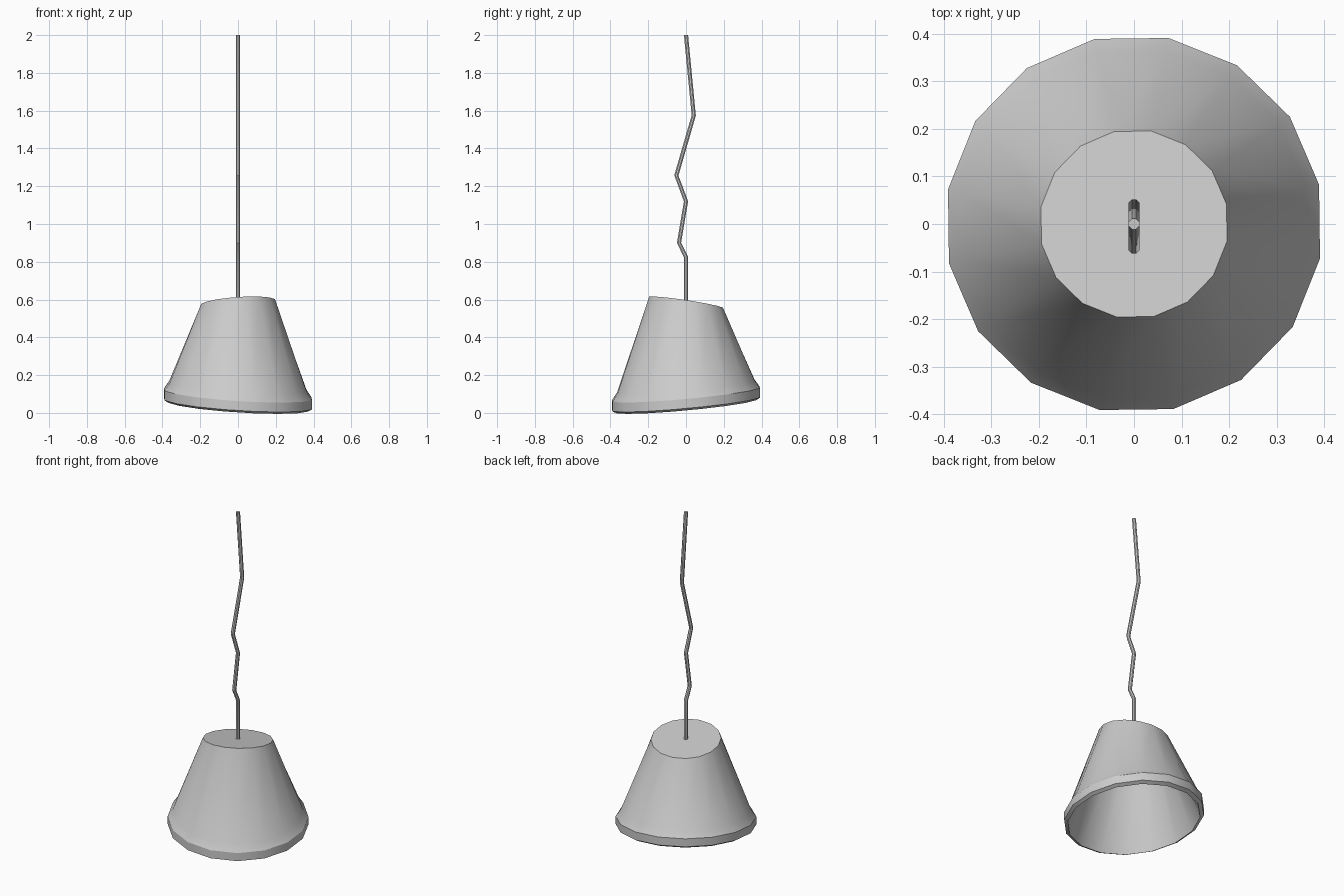
import bpy, bmesh, math

if "Cube" in bpy.data.objects:
    bpy.data.objects.remove(bpy.data.objects["Cube"])

SIDES = 16


def make_object(name, bm, angle):
    bmesh.ops.recalc_face_normals(bm, faces=bm.faces)
    mesh = bpy.data.meshes.new(name)
    bm.to_mesh(mesh)
    bm.free()
    obj = bpy.data.objects.new(name, mesh)
    bpy.context.collection.objects.link(obj)
    bpy.ops.object.select_all(action='DESELECT')
    obj.select_set(True)
    bpy.context.view_layer.objects.active = obj
    bpy.ops.object.shade_smooth_by_angle(angle=math.radians(angle))
    return obj


# Lampshade: hollow lathe, mouth and top each tilted their own way
# radius, mean height, height slope along x, height slope along y
LOW = (-0.064, 0.092)
HIGH = (0.067, -0.149)
profile = [
    (0.185, 0.570, HIGH),   # inner top
    (0.377, 0.037, LOW),    # inner mouth
    (0.398, 0.049, LOW),    # lip bottom
    (0.398, 0.099, LOW),    # lip top
    (0.370, 0.140, LOW),    # foot of cone
    (0.199, 0.584, HIGH),   # outer top
]
bm = bmesh.new()
rings = []
for r, z, (sx, sy) in profile:
    ring = []
    for i in range(SIDES):
        a = 2 * math.pi * i / SIDES + math.radians(12)
        x, y = r * math.cos(a), r * math.sin(a)
        ring.append(bm.verts.new((x, y, z + sx * x + sy * y)))
    rings.append(ring)
for lower, upper in zip(rings, rings[1:]):
    for i in range(SIDES):
        j = (i + 1) % SIDES
        bm.faces.new((lower[i], lower[j], upper[j], upper[i]))
bm.faces.new(rings[0])
bm.faces.new(rings[-1])
make_object("lampshade", bm, 28)

# Kinked hanging cord, swept along a path in the yz plane
path = [(0, 0.575), (0, 0.825), (-0.037, 0.90), (0, 1.12),
        (-0.051, 1.257), (0.041, 1.575), (0, 2.0)]
CORD_R, CORD_SIDES = 0.012, 8
bm = bmesh.new()
rings = []
for k, (y, z) in enumerate(path):
    y0, z0 = path[max(k - 1, 0)]
    y1, z1 = path[min(k + 1, len(path) - 1)]
    tilt = math.atan2(y1 - y0, z1 - z0) if 0 < k < len(path) - 1 else 0
    ring = []
    for i in range(CORD_SIDES):
        a = 2 * math.pi * (i + 0.5) / CORD_SIDES
        u, v = CORD_R * math.cos(a), CORD_R * math.sin(a)
        ring.append(bm.verts.new((u, y + v * math.cos(tilt), z - v * math.sin(tilt))))
    rings.append(ring)
for lower, upper in zip(rings, rings[1:]):
    for i in range(CORD_SIDES):
        j = (i + 1) % CORD_SIDES
        bm.faces.new((lower[i], lower[j], upper[j], upper[i]))
bm.faces.new(rings[0])
bm.faces.new(rings[-1])
make_object("hanging_cord", bm, 30)
